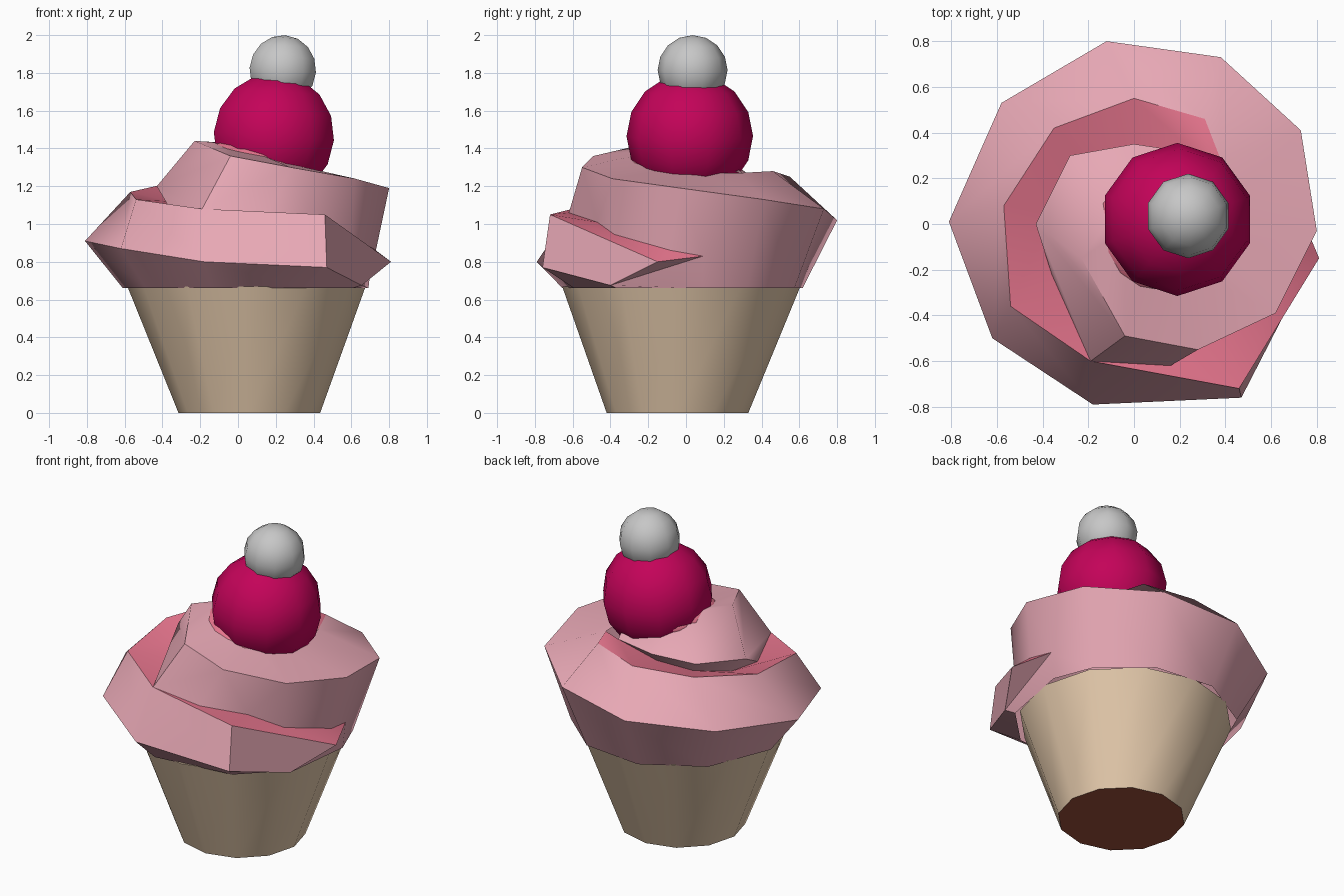
import bpy, bmesh, math
from mathutils import Vector

if "Cube" in bpy.data.objects:
    bpy.data.objects.remove(bpy.data.objects["Cube"])


def material(name, rgb):
    m = bpy.data.materials.new(name)
    m.diffuse_color = (*rgb, 1)
    m.use_nodes = True
    m.node_tree.nodes["Principled BSDF"].inputs["Base Color"].default_value = m.diffuse_color
    return m


CREAM = material("pale pink frosting", (0.80, 0.39, 0.46))
PINK = material("deep pink groove", (0.80, 0.18, 0.27))
CAKE = material("beige cup", (0.78, 0.59, 0.41))
BROWN = material("brown base", (0.34, 0.08, 0.045))
RED = material("crimson berry", (0.55, 0.001, 0.10))
WHITE = material("white ball", (0.57, 0.57, 0.57))


def make(name, bm, mats, angle):
    bmesh.ops.remove_doubles(bm, verts=bm.verts, dist=1e-4)
    bmesh.ops.recalc_face_normals(bm, faces=bm.faces)
    me = bpy.data.meshes.new(name)
    bm.to_mesh(me)
    bm.free()
    ob = bpy.data.objects.new(name, me)
    bpy.context.collection.objects.link(ob)
    for m in mats:
        me.materials.append(m)
    bpy.ops.object.select_all(action='DESELECT')
    ob.select_set(True)
    bpy.context.view_layer.objects.active = ob
    bpy.ops.object.shade_smooth_by_angle(angle=math.radians(angle))
    return ob


def strip(bm, a, b, mat=0):
    """Faces between two rows of points; repeated points give triangles."""
    for i in range(len(a) - 1):
        pts = []
        for p in (a[i], a[i + 1], b[i + 1], b[i]):
            if p not in pts:
                pts.append(p)
        if len(pts) > 2:
            f = bm.faces.new([bm.verts.new(p) for p in pts])
            f.material_index = mat


# Tapered cup with brown underside
bm = bmesh.new()
N = 12


def ring(cx, cy, r, z):
    return [(cx + r * math.cos(2 * math.pi * i / N), cy + r * math.sin(2 * math.pi * i / N), z)
            for i in range(N)]


low, high = ring(0.06, -0.045, 0.375, 0), ring(0.045, -0.025, 0.63, 0.668)
strip(bm, low + low[:1], high + high[:1])
bm.faces.new([bm.verts.new(p) for p in low]).material_index = 1
bm.faces.new([bm.verts.new(p) for p in high])
make("cup", bm, [CAKE, BROWN], 35)

# Piped frosting: outer edge climbing for about one and a half turns
start = [(.655, -.40, .675), (.47, -.76, .77), (-.18, -.79, .80), (-.62, -.50, .87),
         (-.81, .01, .91), (-.58, .53, .97), (-.12, .80, 1.02), (.38, .73, 1.08),
         (.73, .41, 1.13)]
upper = [(.80, -.03, 1.19), (.62, -.39, 1.24), (.28, -.55, 1.30), (.28, -.55, 1.30),
         (-.04, -.49, 1.36), (-.23, -.15, 1.44), (-.06, .08, 1.43), (.14, .18, 1.37),
         (.30, .20, 1.30)]
tip = (.71, .09, .83)  # where the start of the coil melts into the wall above it


def rim(p):
    d = (Vector((p[0], p[1], 0)) - Vector((.045, -.025, 0))).normalized() * 0.655
    return (.045 + d.x, -.025 + d.y, .66)


# Foot of the upper coil, resting in the groove of the coil below
foot = [(.73, -.08, .86), (.60, -.38, .945), (.40, -.47, 1.01), (.16, -.62, 1.06),
        (-.19, -.60, 1.08), (-.43, .00, 1.20), (-.28, .30, 1.24), (.00, .35, 1.25),
        (.27, .31, 1.26)]
# Ridge on top of the lower coil, then the inner line of the top surface under the berry
ridge = [(.81, -.15, .80), (.46, -.72, 1.05), foot[4], (-.54, -.36, 1.13), (-.57, .08, 1.17),
         (-.35, .42, 1.22), (.00, .55, 1.25), (.31, .46, 1.28), (.38, .28, 1.27)]
inner = [(.38, .06, 1.27), (.32, -.12, 1.29), (.22, -.18, 1.33), (.22, -.18, 1.33),
         (.06, -.14, 1.39), (-.04, -.02, 1.42), (.02, .06, 1.42), (.14, .10, 1.37),
         (.30, .12, 1.29)]
# Bottom of the groove under the upper coil
groove = [foot[4], (-.36, -.22, 1.08), (-.36, .05, 1.12), (-.22, .24, 1.16),
          (.00, .30, 1.19), foot[8]]

bm = bmesh.new()
rims = [rim(p) for p in start]
strip(bm, [rim(tip)] + rims + [rim(tip)], [tip] + start + [tip])
strip(bm, [start[0], tip], [ridge[0], ridge[0]])
strip(bm, [start[8], upper[0], upper[0]], [start[8], tip, foot[0]])
strip(bm, upper, foot)
strip(bm, start + upper, ridge + inner)
strip(bm, [foot[4], foot[5], foot[5], foot[6], foot[7], foot[8]], groove)
strip(bm, [tip, ridge[0], ridge[0], ridge[1], ridge[1], ridge[2]],
      [tip, foot[0], foot[1], foot[2], foot[3], foot[4]], 1)
strip(bm, ridge[2:8], groove, 1)
strip(bm, ridge[7:9], [groove[5], groove[5]], 1)
make("frosting", bm, [CREAM, PINK], 50)


# Berry, small ball on top, and the flattened frosting core under the berry
def ball(name, centre, r, mat, tilt, squash=1, segments=10):
    bpy.ops.mesh.primitive_uv_sphere_add(segments=segments, ring_count=8, radius=r,
                                         location=centre, rotation=(0, math.radians(tilt), 0))
    ob = bpy.context.object
    ob.name = name
    ob.scale.z = squash
    ob.data.materials.append(mat)
    bpy.ops.object.shade_smooth()


ball("berry", (.19, .02, 1.465), .335, RED, 4)
ball("top_ball", (.237, .035, 1.815), .185, WHITE, 4)
ball("frosting_core", (.12, -.02, 1.32), .29, PINK, 14, 0.4, 16)
